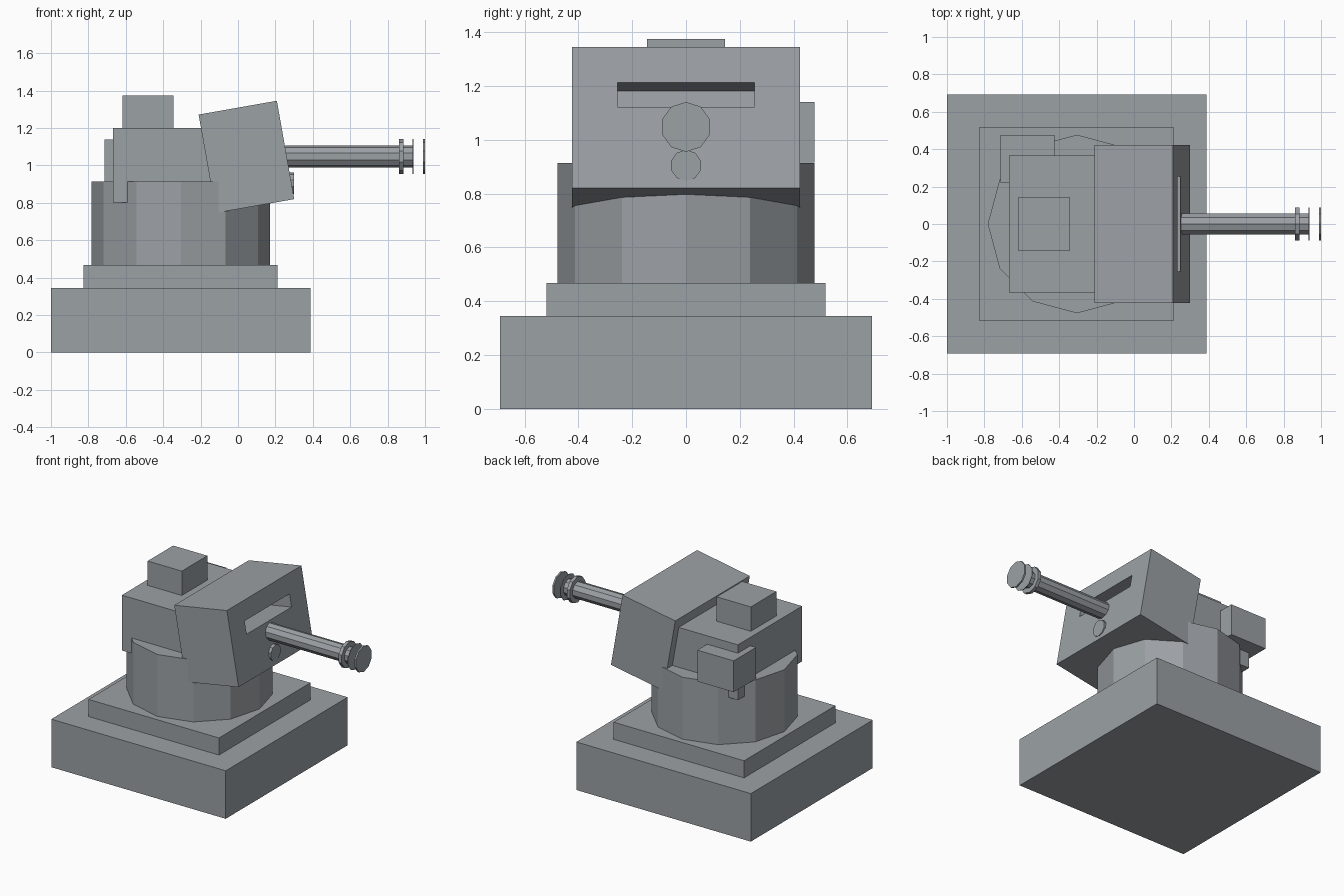
import bpy, bmesh
from math import radians, pi
from mathutils import Matrix, Vector

if "Cube" in bpy.data.objects:
    bpy.data.objects.remove(bpy.data.objects["Cube"])

steel = bpy.data.materials.new("dark_steel")
steel.diffuse_color = (0.33, 0.355, 0.375, 1)
steel.use_nodes = True
steel.node_tree.nodes["Principled BSDF"].inputs["Base Color"].default_value = steel.diffuse_color


def finish(name, bm):
    mesh = bpy.data.meshes.new(name)
    bm.to_mesh(mesh)
    bm.free()
    mesh.materials.append(steel)
    obj = bpy.data.objects.new(name, mesh)
    bpy.context.collection.objects.link(obj)
    return obj


def box(name, x, y, z):
    """Box from (min, max) ranges."""
    bm = bmesh.new()
    size = Vector((x[1] - x[0], y[1] - y[0], z[1] - z[0]))
    mid = Vector((x[0] + x[1], y[0] + y[1], z[0] + z[1])) / 2
    bmesh.ops.create_cube(bm, size=1, matrix=Matrix.Translation(mid) @ Matrix.Diagonal(size).to_4x4())
    return finish(name, bm)


def rod(name, x0, x1, z, radius):
    """Ten-sided cylinder along x, with corners at +y and -y."""
    bm = bmesh.new()
    place = (Matrix.Translation(((x0 + x1) / 2, 0, z))
             @ Matrix.Rotation(pi / 2, 4, 'Y') @ Matrix.Rotation(pi / 2, 4, 'Z'))
    bmesh.ops.create_cone(bm, cap_ends=True, segments=10, radius1=radius, radius2=radius,
                          depth=x1 - x0, matrix=place)
    return finish(name, bm)


# Stepped base
box("base", (-1, 0.387), (-0.692, 0.692), (0, 0.345))
box("base_step", (-0.825, 0.212), (-0.519, 0.519), (0.345, 0.468))

# Twelve-sided turning drum
bm = bmesh.new()
bmesh.ops.create_cone(bm, cap_ends=True, segments=12, radius1=0.477, radius2=0.477,
                      depth=0.447, matrix=Matrix.Translation((-0.305, 0, 0.6895)))
finish("drum", bm)

# Body, top hatch and rear side box
box("body", (-0.668, -0.08), (-0.365, 0.365), (0.803, 1.2))
box("hatch", (-0.617, -0.345), (-0.145, 0.145), (1.2, 1.375))
box("side_box", (-0.713, -0.424), (0.222, 0.477), (0.915, 1.14))

# Tilted front housing with a recessed slot
housing = box("housing", (-0.2125, 0.2125), (-0.423, 0.423), (-0.267, 0.267))
slot = box("slot_cutter", (0.035, 0.3), (-0.255, 0.255), (0.04, 0.132))
for obj in (housing, slot):
    obj.data.transform(Matrix.Translation((0.045, 0, 1.046)) @ Matrix.Rotation(radians(-10), 4, 'Y'))
cut = housing.modifiers.new("slot", 'BOOLEAN')
cut.object = slot
cut.solver = 'EXACT'
slot.hide_render = True
slot.hide_viewport = True

# Barrel with muzzle rings, and a round port below it
axis = 1.048
rod("barrel", 0.15, 0.938, axis, 0.059)
rod("muzzle_collar", 0.862, 0.886, axis, 0.093)
rod("muzzle_disc", 0.934, 0.938, axis, 0.093)
rod("muzzle_cap", 0.988, 1.0, axis, 0.093)
rod("lower_port", 0.15, 0.3, 0.905, 0.058)
